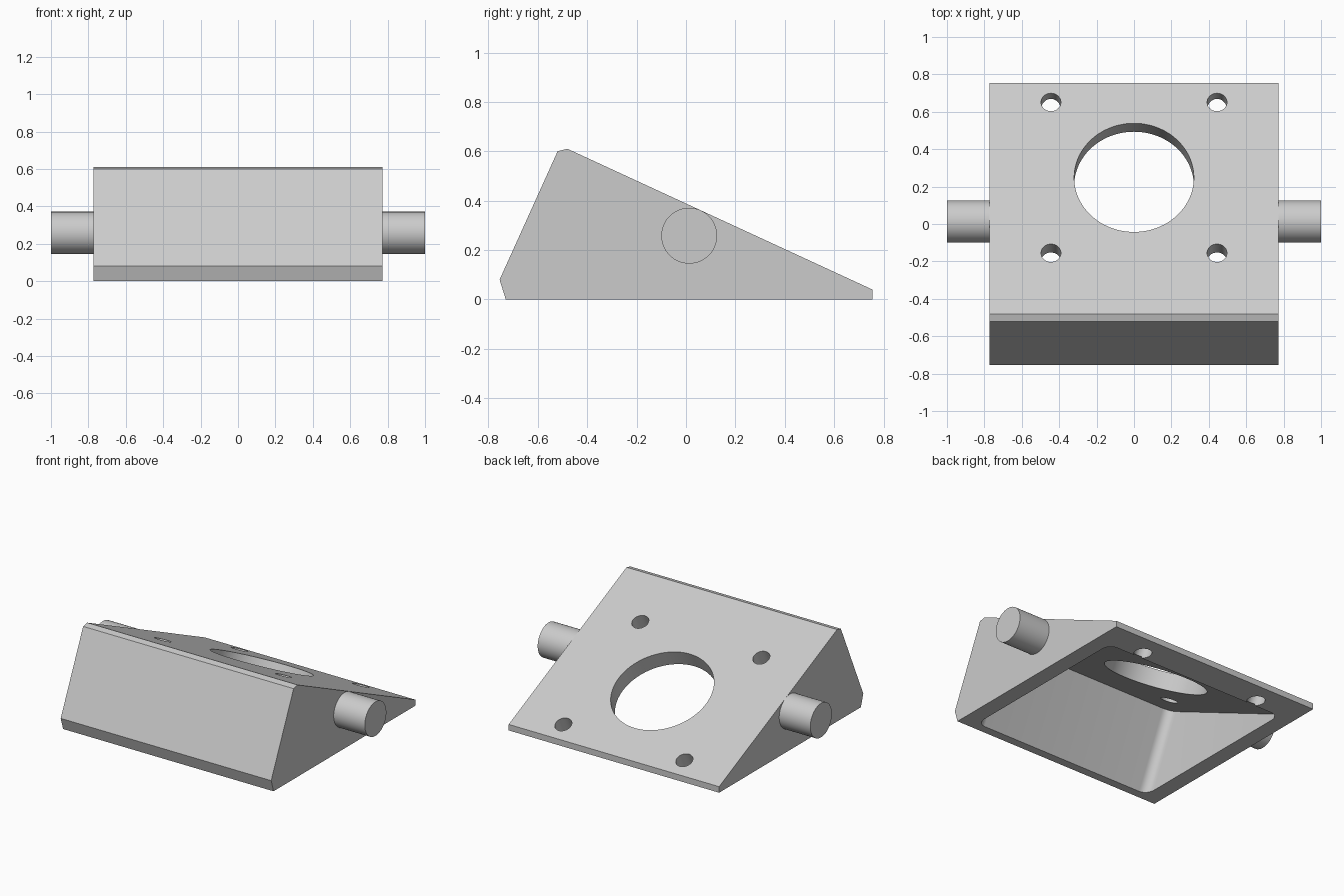
import bpy, bmesh, math
from mathutils import Matrix, Vector

if "Cube" in bpy.data.objects:
    bpy.data.objects.remove(bpy.data.objects["Cube"])

grey = bpy.data.materials.new("plain_grey")
grey.use_nodes = True
colour = (0.6, 0.6, 0.6, 1)
grey.diffuse_color = colour
grey.node_tree.nodes["Principled BSDF"].inputs["Base Color"].default_value = colour


def finish(bm, name):
    bmesh.ops.recalc_face_normals(bm, faces=bm.faces)
    mesh = bpy.data.meshes.new(name)
    bm.to_mesh(mesh)
    bm.free()
    mesh.materials.append(grey)
    obj = bpy.data.objects.new(name, mesh)
    bpy.context.collection.objects.link(obj)
    return obj


def cylinder(name, radius, length, matrix, segments=64):
    bm = bmesh.new()
    bmesh.ops.create_cone(bm, cap_ends=True, segments=segments, radius1=radius,
                          radius2=radius, depth=length, matrix=matrix)
    return finish(bm, name)


def select_only(obj):
    bpy.ops.object.select_all(action='DESELECT')
    obj.select_set(True)
    bpy.context.view_layer.objects.active = obj


def smooth(obj):
    select_only(obj)
    bpy.ops.object.shade_smooth_by_angle(angle=math.radians(20))


# Wedge body: side profile extruded across the width
half_width = 0.772
profile = [(-0.73, 0), (0.755, 0), (0.755, 0.04), (-0.48, 0.61), (-0.52, 0.6), (-0.755, 0.08)]
bm = bmesh.new()
side = bm.faces.new([bm.verts.new((-half_width, y, z)) for y, z in profile])
grown = bmesh.ops.extrude_face_region(bm, geom=[side])["geom"]
bmesh.ops.translate(bm, verts=[v for v in grown if isinstance(v, bmesh.types.BMVert)],
                    vec=(2 * half_width, 0, 0))
body = finish(bm, "wedge_body")

# Frame on the sloping plate, centred on the large hole
slope = math.atan2(0.57, 1.235)
plate = Matrix.Translation((0, 0.248, 0.274)) @ Matrix.Rotation(-slope, 4, 'X')
thickness = 0.108

# Rounded pocket hollowing the underside, square to the plate
front, back, deep = -0.722, 0.40, 1.0
bm = bmesh.new()
bmesh.ops.create_cube(bm, size=1)
bmesh.ops.scale(bm, verts=bm.verts, vec=(2 * (half_width - 0.107), back - front, deep))
upright = [e for e in bm.edges
           if abs((e.verts[0].co - e.verts[1].co).normalized().z) > 0.9]
bmesh.ops.bevel(bm, geom=upright, offset=0.06, segments=8, profile=0.5, affect='EDGES')
offset = Vector((0, (front + back) / 2, -thickness - deep / 2))
bm.transform(plate @ Matrix.Translation(offset))
cutters = [finish(bm, "pocket_cutter")]

# Large round opening and four screw holes
cutters.append(cylinder("opening_cutter", 0.32, 1, plate, 96))
for sx in (-1, 1):
    for sy in (-1, 1):
        spot = Matrix.Translation((0.444 * sx, 0.444 * sy, 0))
        cutters.append(cylinder("screw_hole_cutter", 0.053, 1, plate @ spot, 40))

for cutter in cutters:
    cutter.hide_render = True
    cut = body.modifiers.new("cut", 'BOOLEAN')
    cut.operation = 'DIFFERENCE'
    cut.solver = 'EXACT'
    cut.object = cutter
    select_only(body)
    bpy.ops.object.modifier_apply(modifier=cut.name)
    bpy.data.objects.remove(cutter)
smooth(body)

# Pivot pins on both sides
for sign, name in ((1, "left_pin"), (-1, "right_pin")):
    inner = half_width - 0.005
    place = Matrix.Translation((sign * (1 + inner) / 2, 0.013, 0.258))
    pin = cylinder(name, 0.113, 1 - inner, place @ Matrix.Rotation(math.pi / 2, 4, 'Y'))
    smooth(pin)
